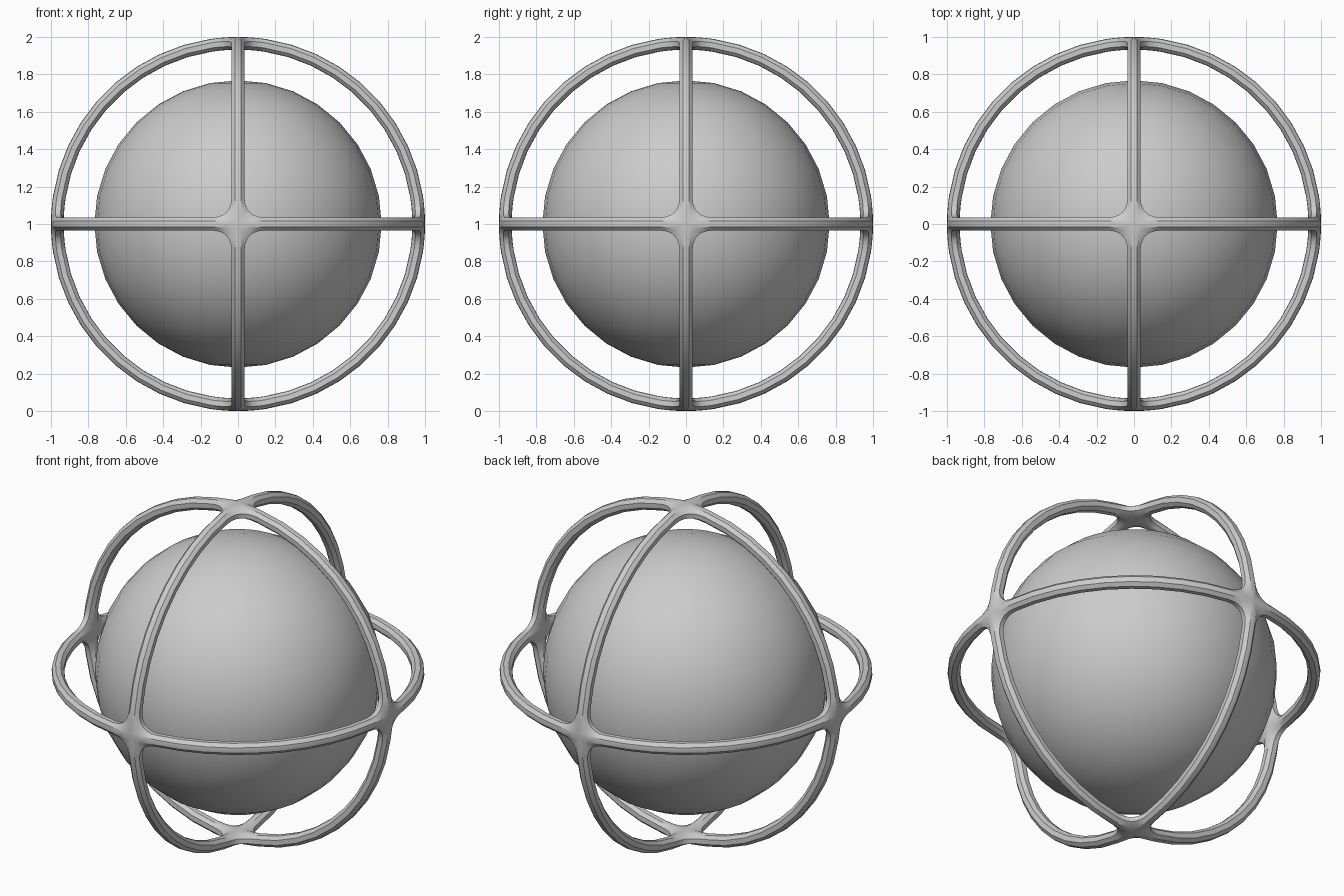
import bpy, bmesh, math
from mathutils import Vector

if "Cube" in bpy.data.objects:
    bpy.data.objects.remove(bpy.data.objects["Cube"])

CENTER = Vector((0, 0, 1))
HALF_W = 0.035      # half width of a cage bar
FILLET = 0.15       # where the corner fillet starts, measured from a crossing
ARC_STEPS, FILLET_STEPS = 9, 6
# half bar profile: (fraction of half width, radius)
PROFILE = [(0, 1.0), (0.45, 0.998), (1, 0.98), (1, 0.952), (0.45, 0.934), (0, 0.932)]
AXES = [Vector((1, 0, 0)), Vector((0, 1, 0)), Vector((0, 0, 1))]


def octant_loop():
    """Pairs (bar centre line, window rim) running round one spherical triangle."""
    loop = []
    t0 = math.asin(FILLET)
    for i in range(3):
        u, v, w = AXES[i], AXES[(i + 1) % 3], AXES[(i + 2) % 3]
        # bar from crossing u to crossing v
        for k in range(ARC_STEPS + 1):
            t = t0 + (math.pi / 2 - 2 * t0) * k / ARC_STEPS
            c = u * math.cos(t) + v * math.sin(t)
            loop.append((c, c + w * HALF_W))
        # rounded inner corner at crossing v
        for k in range(1, FILLET_STEPS):
            q = k / FILLET_STEPS
            bend = 2 * q * (1 - q) * HALF_W
            a = (1 - q) ** 2 * FILLET + bend + q * q * HALF_W
            b = (1 - q) ** 2 * HALF_W + bend + q * q * FILLET
            ca = FILLET * max(0, 1 - 2 * q)
            cb = FILLET * max(0, 2 * q - 1)
            c = v * math.sqrt(1 - ca * ca - cb * cb) + u * ca + w * cb
            r = v * math.sqrt(1 - a * a - b * b) + u * a + w * b
            loop.append((c, r))
    return loop


# cage: half-bar frame of one octant, mirrored into all eight
bm = bmesh.new()
loop = octant_loop()
for sx in (1, -1):
    for sy in (1, -1):
        for sz in (1, -1):
            rows = []
            for c, r in loop:
                row = []
                for f, rad in PROFILE:
                    p = c.lerp(r, f).normalized() * rad
                    row.append(bm.verts.new((p.x * sx, p.y * sy, p.z * sz)))
                rows.append(row)
            for i in range(len(rows)):
                r0, r1 = rows[i], rows[(i + 1) % len(rows)]
                for j in range(len(PROFILE) - 1):
                    bm.faces.new((r0[j], r1[j], r1[j + 1], r0[j + 1]))
bmesh.ops.remove_doubles(bm, verts=bm.verts[:], dist=1e-4)
bmesh.ops.recalc_face_normals(bm, faces=bm.faces[:])
mesh = bpy.data.meshes.new("ring_cage")
bm.to_mesh(mesh)
bm.free()
cage = bpy.data.objects.new("ring_cage", mesh)
cage.location = CENTER
bpy.context.collection.objects.link(cage)
bpy.ops.object.select_all(action='DESELECT')
cage.select_set(True)
bpy.context.view_layer.objects.active = cage
bpy.ops.object.shade_smooth_by_angle(angle=math.radians(30))

# inner ball
bpy.ops.mesh.primitive_uv_sphere_add(segments=32, ring_count=16, radius=0.768, location=CENTER)
ball = bpy.context.object
ball.name = "inner_ball"
bpy.ops.object.shade_smooth()
